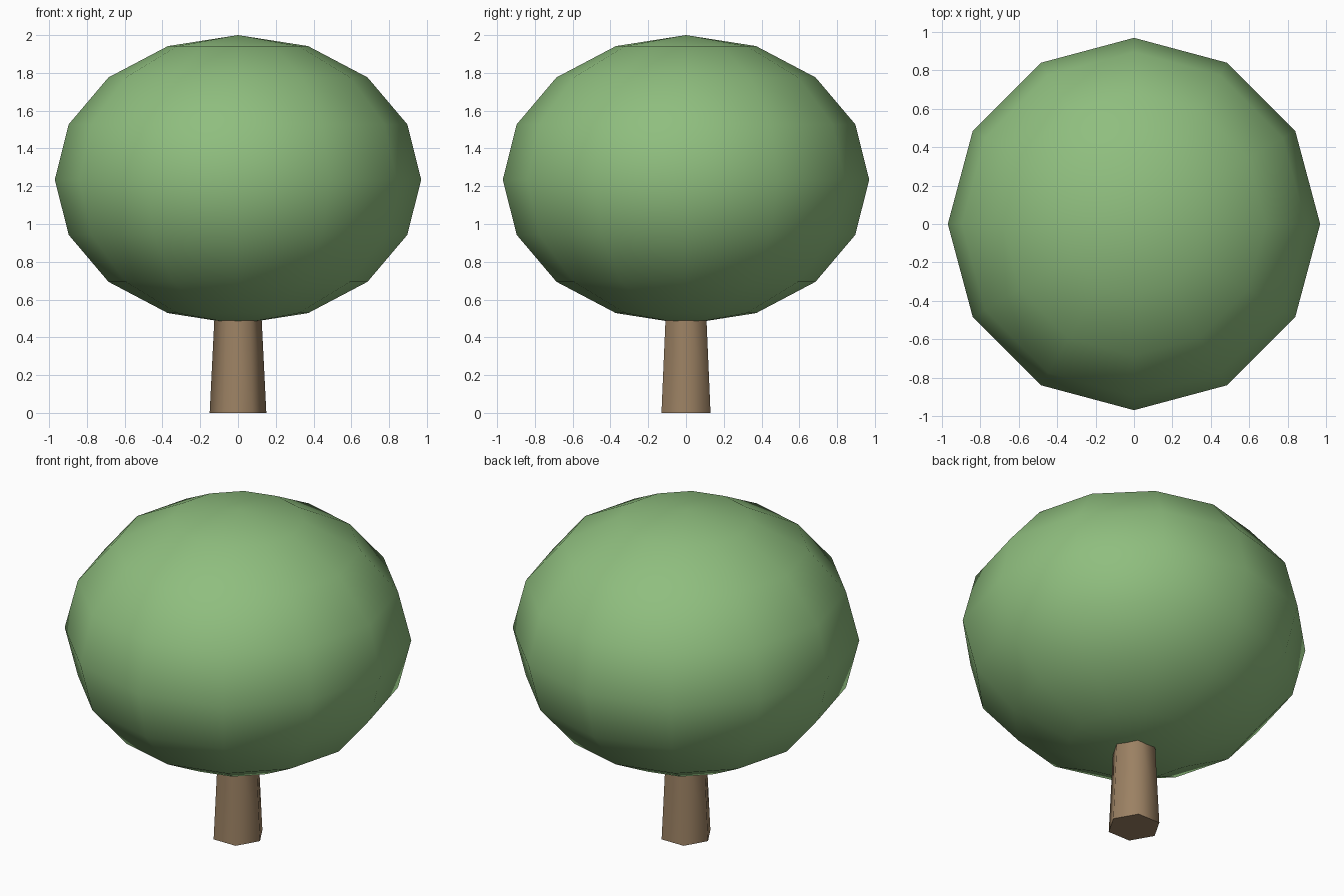
import bpy, math

if "Cube" in bpy.data.objects:
    bpy.data.objects.remove(bpy.data.objects["Cube"])


def finish(name, color, angle):
    """Name, smooth and colour the active object."""
    obj = bpy.context.object
    obj.name = name
    bpy.ops.object.transform_apply(location=True, rotation=True, scale=True)
    bpy.ops.object.shade_smooth_by_angle(angle=math.radians(angle))
    mat = bpy.data.materials.new(name + "_colour")
    mat.diffuse_color = color
    mat.use_nodes = True
    mat.node_tree.nodes["Principled BSDF"].inputs["Base Color"].default_value = mat.diffuse_color
    obj.data.materials.append(mat)
    return obj


# Trunk: tapered hexagon with corners on the x axis, ending inside the canopy
bpy.ops.mesh.primitive_cone_add(vertices=6, radius1=0.15, radius2=0.12, depth=0.6,
                                location=(0, 0, 0.3), rotation=(0, 0, math.pi / 2))
finish("trunk", (0.33, 0.22, 0.125, 1), 75)

# Canopy: low-poly sphere, squashed vertically
bpy.ops.mesh.primitive_uv_sphere_add(segments=12, ring_count=8, radius=1,
                                     location=(0, 0, 1.235))
bpy.context.object.scale = (0.97, 0.97, 0.765)
finish("canopy", (0.275, 0.515, 0.21, 1), 80)
